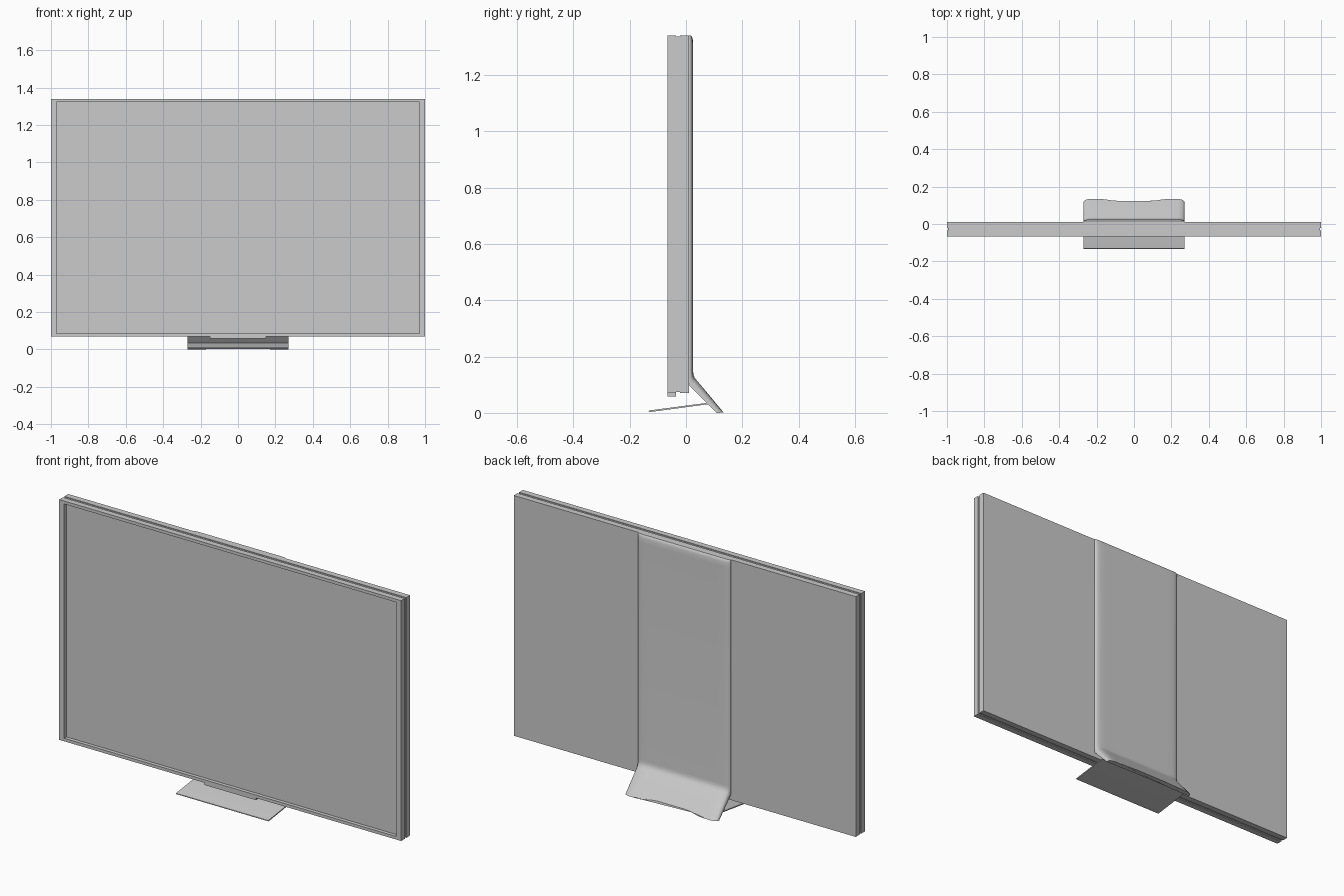
import bpy, bmesh, math
from mathutils import Vector

if "Cube" in bpy.data.objects:
    bpy.data.objects.remove(bpy.data.objects["Cube"])


def make(name, verts, faces, smooth=False):
    mesh = bpy.data.meshes.new(name)
    bm = bmesh.new()
    vs = [bm.verts.new(v) for v in verts]
    for f in faces:
        bm.faces.new([vs[i] for i in f])
    bmesh.ops.recalc_face_normals(bm, faces=bm.faces)
    bm.to_mesh(mesh)
    bm.free()
    ob = bpy.data.objects.new(name, mesh)
    bpy.context.collection.objects.link(ob)
    if smooth:
        bpy.ops.object.select_all(action='DESELECT')
        ob.select_set(True)
        bpy.context.view_layer.objects.active = ob
        bpy.ops.object.shade_smooth_by_angle(angle=math.radians(40))
    return ob


def loft(name, rings, smooth=False):
    # bridge equal-length rings and cap both ends
    n = len(rings[0])
    verts = [p for r in rings for p in r]
    faces = [(k * n + i, k * n + (i + 1) % n, (k + 1) * n + (i + 1) % n, (k + 1) * n + i)
             for k in range(len(rings) - 1) for i in range(n)]
    faces += [tuple(range(n)), tuple(range(len(verts) - n, len(verts)))]
    return make(name, verts, faces, smooth)


def rect(x, z0, z1, y):
    return [(-x, y, z0), (x, y, z0), (x, y, z1), (-x, y, z1)]


Z0, Z1 = 0.07, 1.34
# display body: recessed screen, bezel, shallow groove, back slab
loft("display_body", [
    rect(0.97, 0.086, 1.324, -0.047), rect(0.97, 0.086, 1.324, -0.066),
    rect(1.0, Z0, Z1, -0.066), rect(1.0, Z0, Z1, -0.035),
    rect(0.995, Z0 + 0.004, Z1 - 0.004, -0.035), rect(0.995, Z0 + 0.004, Z1 - 0.004, -0.022),
    rect(1.0, Z0, Z1, -0.022), rect(1.0, Z0, Z1, 0.01)])

# sensor bar under the bezel
loft("sensor_bar", [rect(0.15, 0.058, Z0, -0.065), rect(0.15, 0.058, Z0, -0.036)])

# back spine that bends outward into the rear foot
stations = [  # front y, z, back y, z
    (0.010, 1.340, 0.017, 1.340), (0.010, 1.336, 0.021, 1.336), (0.010, 1.325, 0.024, 1.325),
    (0.010, 1.300, 0.025, 1.300), (0.010, 0.150, 0.025, 0.150), (0.010, 0.115, 0.0265, 0.136),
    (0.012, 0.098, 0.031, 0.124), (0.017, 0.091, 0.038, 0.116), (0.108, 0.000, 0.134, 0.001)]
half = [(0.27, 0.25), (0.268, 0.55), (0.262, 0.75), (0.25, 0.92), (0.235, 1.0),
        (0.20, 1.0), (0.17, 1.0), (0.14, 1.0), (0.11, 1.0), (0.08, 1.0)]
cols = [(-x, b) for x, b in half] + [(x, b) for x, b in reversed(half)]


def notch(x):
    # wavy lower edge: raised in the middle
    t = min(max((0.19 - abs(x)) / 0.11, 0), 1)
    return 0.11 * t * t * (3 - 2 * t)


rings = []
for k, (fy, fz, by, bz) in enumerate(stations):
    front, back = [], []
    for x, b in cols:
        f, r = Vector((x, fy, fz)), Vector((x, by, bz))
        if k == len(stations) - 1:
            pf, pz, pb, pbz = stations[k - 1]
            f = f.lerp(Vector((x, pf, pz)), notch(x))
            r = r.lerp(Vector((x, pb, pbz)), notch(x))
        front.append(f)
        back.append(f.lerp(r, b))
    rings.append(front + back[::-1])
loft("spine_and_rear_foot", rings, True)

# thin sloping front foot plate with a softened front lip
profile = [(-0.133, 0.005), (-0.131, 0.003), (-0.127, 0.003), (0.08, 0.031),
           (0.078, 0.036), (-0.128, 0.009), (-0.132, 0.008)]
loft("front_foot", [[(x, y, z) for y, z in profile] for x in (-0.27, 0.27)], True)
